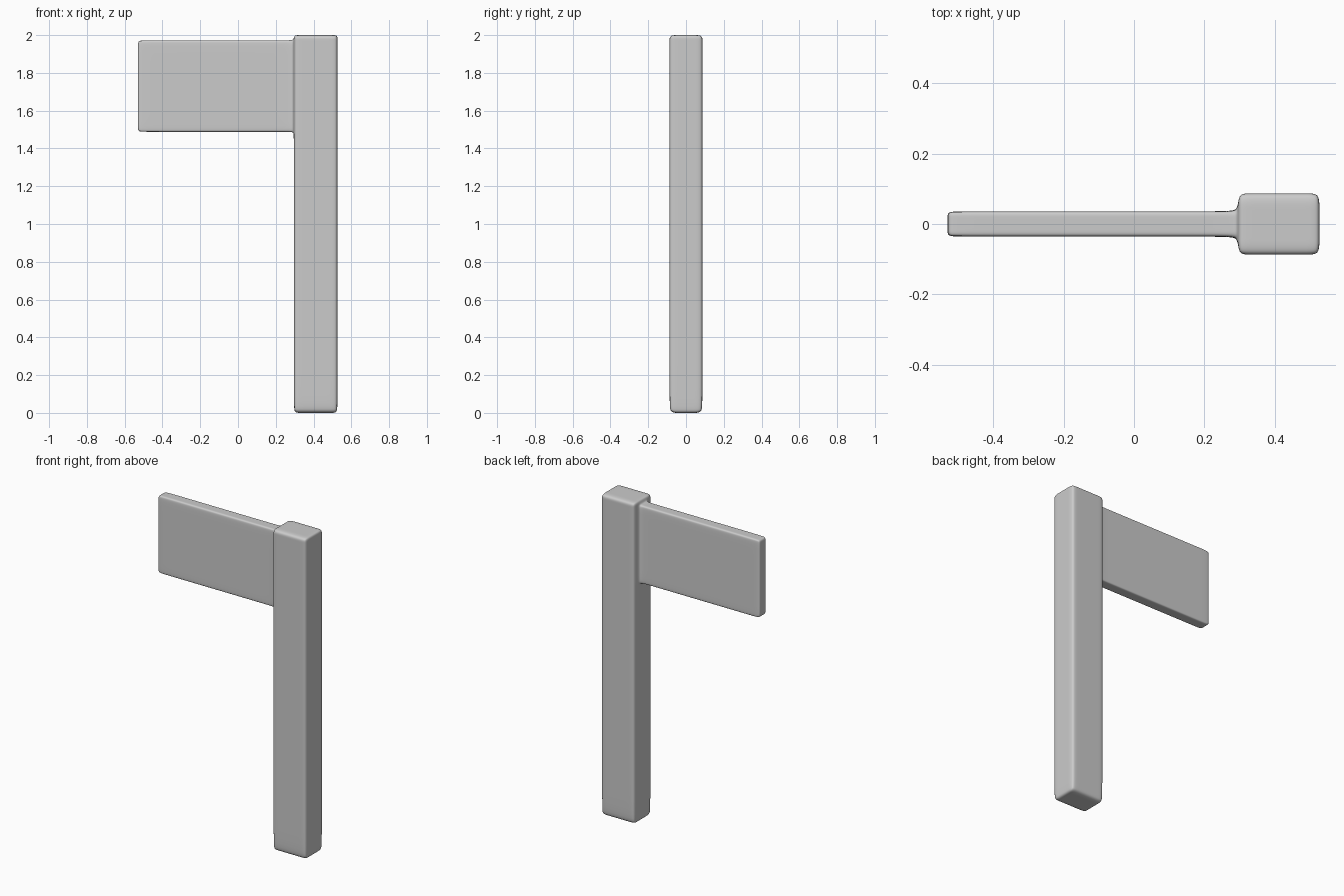
import bpy, bmesh

if "Cube" in bpy.data.objects:
    bpy.data.objects.remove(bpy.data.objects["Cube"])

# Cage cut planes: outer limits plus support loops that set the edge roundness
XS = [-0.53, -0.49, 0.265, 0.296, 0.325, 0.498, 0.527]
YS = [-0.087, -0.036, -0.018, 0.018, 0.036, 0.087]
ZS = [0.0, 0.06, 1.46, 1.488, 1.515, 1.945, 1.972, 2.0]


def filled(i, j, k):
    """True where a grid cell belongs to the upright or the side board."""
    if not (0 <= i < len(XS) - 1 and 0 <= j < len(YS) - 1 and 0 <= k < len(ZS) - 1):
        return False
    upright = i >= 3
    board = i < 3 and 1 <= j <= 3 and 3 <= k <= 5
    return upright or board


def build_cage(name):
    bm = bmesh.new()
    verts = {}

    def vert(key):
        if key not in verts:
            i, j, k = key
            verts[key] = bm.verts.new((XS[i], YS[j], ZS[k]))
        return verts[key]

    # Emit a face wherever a filled cell meets an empty one
    for i in range(len(XS) - 1):
        for j in range(len(YS) - 1):
            for k in range(len(ZS) - 1):
                if not filled(i, j, k):
                    continue
                cell = (i, j, k)
                for axis in range(3):
                    for side in (0, 1):
                        near = list(cell)
                        near[axis] += 1 if side else -1
                        if filled(*near):
                            continue
                        u, v = (axis + 1) % 3, (axis + 2) % 3
                        loop = []
                        for du, dv in ((0, 0), (1, 0), (1, 1), (0, 1)):
                            key = list(cell)
                            key[axis] += side
                            key[u] += du
                            key[v] += dv
                            loop.append(vert(tuple(key)))
                        bm.faces.new(loop if side else loop[::-1])
    for f in bm.faces:
        f.smooth = True
    mesh = bpy.data.meshes.new(name)
    bm.to_mesh(mesh)
    bm.free()
    obj = bpy.data.objects.new(name, mesh)
    bpy.context.collection.objects.link(obj)
    return obj


# Upright post with its board, softened as one continuous surface
post = build_cage("post_with_board")
sub = post.modifiers.new("soften", 'SUBSURF')
sub.levels = sub.render_levels = 3
